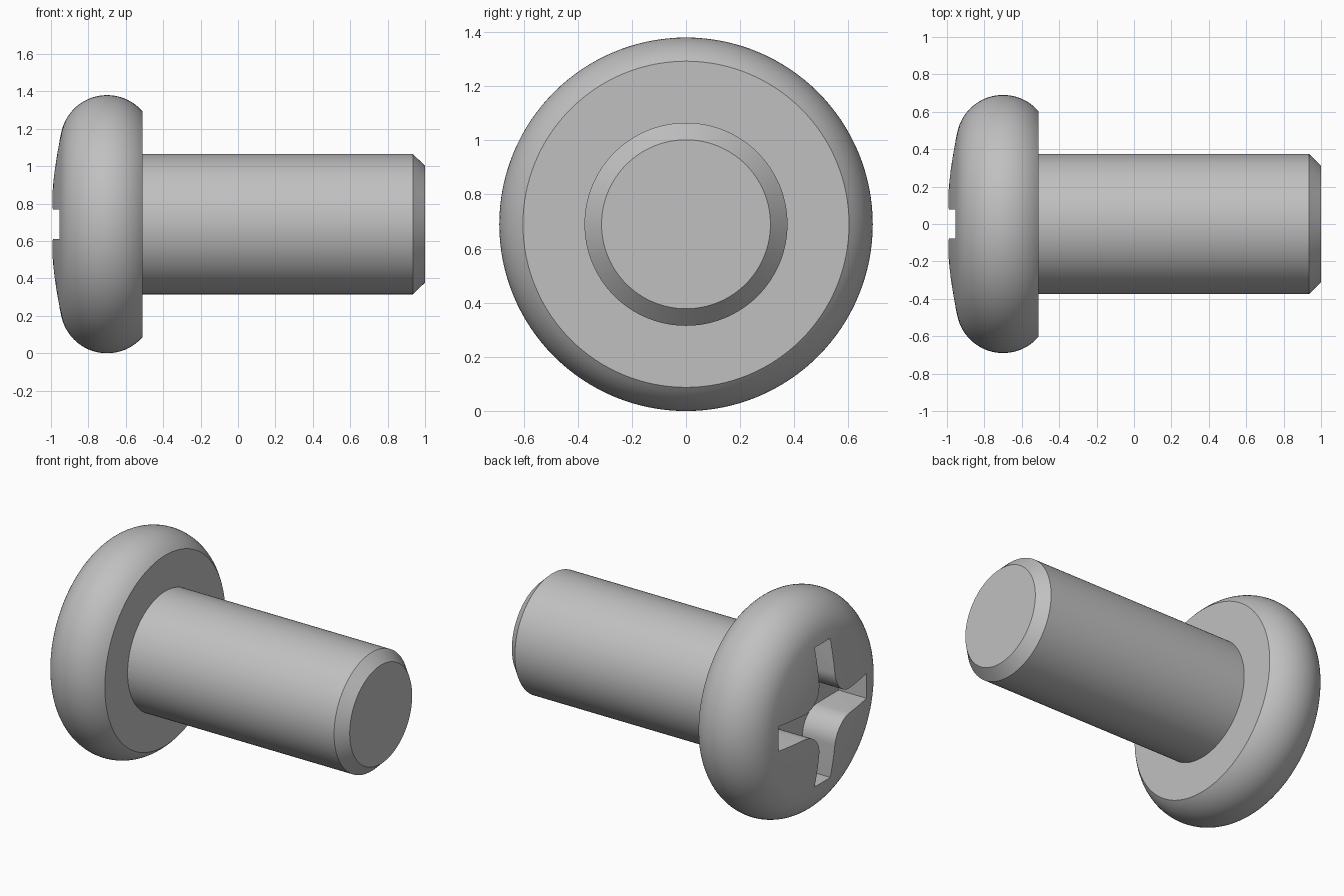
import bpy, bmesh, math
from mathutils import Vector

if "Cube" in bpy.data.objects:
    bpy.data.objects.remove(bpy.data.objects["Cube"])

AXIS_Z = 0.69      # height of the screw axis
SEGMENTS = 128

steel = bpy.data.materials.new("grey_steel")
steel.use_nodes = True
GREY = (0.53, 0.53, 0.53, 1)
steel.diffuse_color = GREY
steel.node_tree.nodes["Principled BSDF"].inputs["Base Color"].default_value = GREY


def finish(bm, name):
    bmesh.ops.remove_doubles(bm, verts=bm.verts, dist=1e-5)
    bmesh.ops.recalc_face_normals(bm, faces=bm.faces)
    mesh = bpy.data.meshes.new(name)
    bm.to_mesh(mesh)
    bm.free()
    mesh.materials.append(steel)
    obj = bpy.data.objects.new(name, mesh)
    bpy.context.collection.objects.link(obj)
    obj.location.z = AXIS_Z
    return obj


def lathe(name, profile):
    """Turn (x, radius) points around the x axis."""
    bm = bmesh.new()
    verts = [bm.verts.new((x, 0, r)) for x, r in profile]
    edges = [bm.edges.new(pair) for pair in zip(verts, verts[1:])]
    bmesh.ops.spin(bm, geom=verts + edges, cent=(0, 0, 0), axis=(1, 0, 0),
                   angle=math.tau, steps=SEGMENTS)
    return finish(bm, name)


def arc(cx, cr, radius, start, end, steps):
    """Points on an arc; angles are measured from -x towards the rim."""
    angles = [start + (end - start) * i / steps for i in range(steps + 1)]
    return [(cx - radius * math.cos(a), cr + radius * math.sin(a)) for a in angles]


def smooth(obj):
    bpy.ops.object.select_all(action="DESELECT")
    obj.select_set(True)
    bpy.context.view_layer.objects.active = obj
    bpy.ops.object.shade_smooth_by_angle(angle=math.radians(25))


# Pan head: shallow dome blending into a round rim, flat underneath
UNDERSIDE, RIM_X, RIM_R, ROUND = -0.51, -0.70, 0.44, 0.25
DOME_X, DOME_R = 1.21, 2.21
blend = math.atan2(RIM_R, DOME_X - RIM_X)
rim_end = math.pi / 2 + math.asin((UNDERSIDE - RIM_X) / ROUND)
dome = arc(DOME_X, 0, DOME_R, 0, blend, 10)
rim = arc(RIM_X, RIM_R, ROUND, blend, rim_end, 28)
head = lathe("screw_head", dome + rim[1:] + [(UNDERSIDE, 0)])

# Cross recess cutter: four arms with rounded inner corners
ARM, REACH, FILLET, FLOOR = 0.078, 0.44, 0.15, -0.76
quarter = [(REACH, ARM)]
for i in range(13):
    a = -math.pi / 2 - i / 12 * math.pi / 2
    quarter.append((ARM + FILLET + FILLET * math.cos(a),
                    ARM + FILLET + FILLET * math.sin(a)))
quarter.append((ARM, REACH))
bm = bmesh.new()
outline = []
for k in range(4):
    c, s = round(math.cos(k * math.pi / 2)), round(math.sin(k * math.pi / 2))
    outline += [bm.verts.new((FLOOR, y * c - z * s, y * s + z * c)) for y, z in quarter]
base = bm.faces.new(outline)
extruded = bmesh.ops.extrude_face_region(bm, geom=[base], use_keep_orig=True)
top = [v for v in extruded["geom"] if isinstance(v, bmesh.types.BMVert)]
bmesh.ops.translate(bm, verts=top, vec=Vector((-0.4, 0, 0)))
cutter = finish(bm, "recess_cutter")
cutter.hide_render = True

cut = head.modifiers.new("cross_recess", "BOOLEAN")
cut.operation = "DIFFERENCE"
cut.solver = "EXACT"
cut.object = cutter
bpy.context.view_layer.objects.active = head
bpy.ops.object.modifier_apply(modifier=cut.name)
bpy.data.objects.remove(cutter)
smooth(head)

# Plain shank with a chamfered tip
shank = lathe("screw_shank", [(UNDERSIDE - 0.02, 0.375), (0.935, 0.375),
                              (1.0, 0.312), (1.0, 0)])
smooth(shank)
